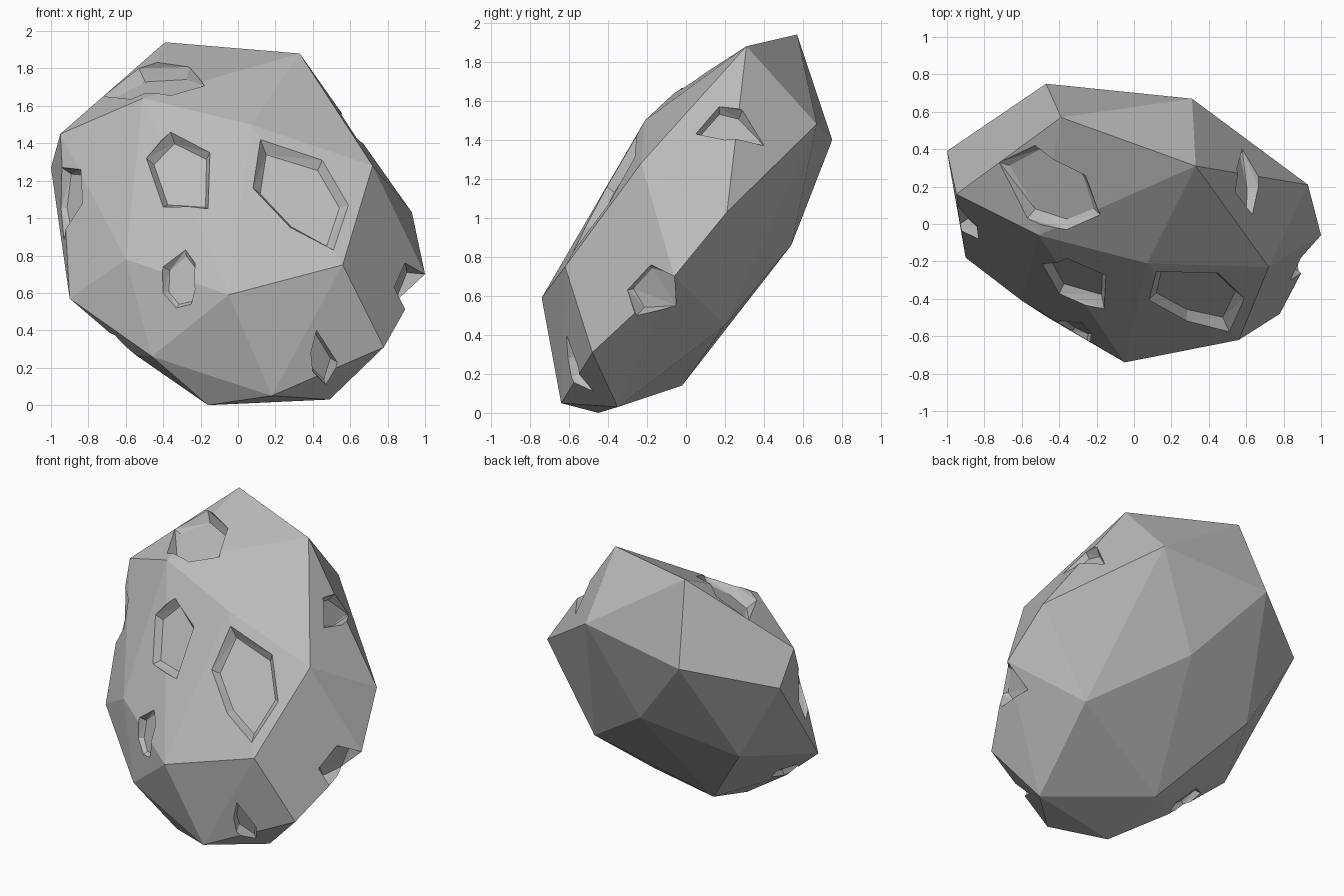
import bpy, bmesh
from mathutils import Vector
from mathutils.bvhtree import BVHTree

cube = bpy.data.objects.get("Cube")
if cube:
    bpy.data.objects.remove(cube, do_unlink=True)

stone = bpy.data.materials.new("grey stone")
stone.use_nodes = True
stone.diffuse_color = (.5, .5, .5, 1)
stone.node_tree.nodes["Principled BSDF"].inputs["Base Color"].default_value = stone.diffuse_color


def hull_object(name, points):
    """Faceted solid wrapped tightly around a set of points."""
    bm = bmesh.new()
    for p in points:
        bm.verts.new(p)
    result = bmesh.ops.convex_hull(bm, input=bm.verts[:])
    unused = {g for g in result["geom_interior"] + result["geom_unused"]
              if isinstance(g, bmesh.types.BMVert)}
    bmesh.ops.delete(bm, geom=list(unused), context="VERTS")
    bmesh.ops.recalc_face_normals(bm, faces=bm.faces[:])
    mesh = bpy.data.meshes.new(name)
    bm.to_mesh(mesh)
    bm.free()
    mesh.materials.append(stone)
    obj = bpy.data.objects.new(name, mesh)
    bpy.context.scene.collection.objects.link(obj)
    return obj


# Corners of the boulder, grouped by where they sit
crown = [(-.39, .57, 1.94), (.33, .31, 1.88), (-.51, -.06, 1.64), (.07, -.21, 1.5)]
front = [(.72, -.23, 1.28), (-.6, -.41, .78), (-.05, -.74, .59), (.56, -.62, .75),
         (-.46, -.5, .26), (.78, -.48, .31)]
sides = [(-.95, .16, 1.45), (-1, .39, 1.27), (-.9, -.18, .57),
         (.93, .21, 1.03), (1, -.06, .7)]
back = [(-.47, .75, 1.4), (.31, .67, 1.48), (-.02, .54, .86), (.57, .2, .45),
        (-.65, .34, .68)]
base = [(.18, -.64, .05), (.49, -.35, .03), (-.16, -.45, 0), (-.2, -.02, .14),
        (-.55, -.32, .27)]
boulder = hull_object("boulder", crown + front + sides + back + base)

# Surface lookup used to lay crater rims on the stone
surface = BVHTree.FromPolygons([v.co.copy() for v in boulder.data.vertices],
                               [p.vertices[:] for p in boulder.data.polygons])

# Each direction: how a flat outline point becomes a ray start, and where the ray goes
DIRECTIONS = {
    "front": (lambda a, b: Vector((a, -3, b)), Vector((0, 1, 0))),
    "left": (lambda a, b: Vector((3, a, b)), Vector((-1, 0, 0))),
    "right": (lambda a, b: Vector((-3, a, b)), Vector((1, 0, 0))),
    "top": (lambda a, b: Vector((a, b, 3)), Vector((0, 0, -1))),
    "bottom": (lambda a, b: Vector((a, b, -3)), Vector((0, 0, 1))),
}


def carve_crater(name, direction, depth, outline):
    """Cut a shallow pit with sloping walls and a flat floor."""
    start, ray = DIRECTIONS[direction]
    hits = [surface.ray_cast(start(a, b), ray) for a, b in outline]
    hits = [h for h in hits if h[0] is not None]
    rim = [h[0] for h in hits]
    middle = sum(rim, Vector()) / len(rim)
    normal = Vector()
    for p, q in zip(rim, rim[1:] + rim[:1]):
        normal += (p - middle).cross(q - middle)
    normal.normalize()
    if normal.dot(ray) > 0:
        normal.negate()
    floor = []
    for p in rim:
        flat = p - middle
        flat -= normal * flat.dot(normal)
        floor.append(middle + flat * .83 - normal * depth)
    lid = [p + normal * .15 for p in rim]
    cutter = hull_object(name, rim + floor + lid)
    cutter.hide_render = True
    mod = boulder.modifiers.new(name, "BOOLEAN")
    mod.operation = "DIFFERENCE"
    mod.solver = "EXACT"
    mod.object = cutter
    return cutter


cutters = [
    carve_crater("large_front_crater", "front", .05,
                 [(.12, 1.42), (.45, 1.31), (.59, 1.07), (.51, .83), (.28, .95), (.08, 1.16)]),
    carve_crater("upper_front_crater", "front", .05,
                 [(-.36, 1.46), (-.15, 1.35), (-.16, 1.05), (-.4, 1.06), (-.49, 1.32)]),
    carve_crater("small_front_crater", "front", .03,
                 [(-.28, .83), (-.23, .76), (-.23, .62), (-.25, .54), (-.33, .52),
                  (-.4, .6), (-.4, .74)]),
    carve_crater("low_front_crater", "front", .04,
                 [(.42, .4), (.53, .23), (.47, .11), (.4, .18), (.39, .28)]),
    carve_crater("crown_crater", "top", .05,
                 [(-.53, .42), (-.26, .26), (-.18, .05), (-.36, -.03), (-.57, .03), (-.72, .33)]),
    carve_crater("upper_side_crater", "left", .04,
                 [(.05, 1.43), (.17, 1.57), (.29, 1.55), (.4, 1.37), (.2, 1.4)]),
    carve_crater("lower_side_crater", "left", .04,
                 [(-.18, .76), (-.06, .7), (-.05, .55), (-.25, .5), (-.3, .63)]),
    carve_crater("far_side_crater", "right", .04,
                 [(.1, 1.27), (.1, 1.05), (0, .88), (-.08, 1.08), (-.01, 1.26)]),
    carve_crater("underside_crater", "bottom", .03,
                 [(-.72, -.2), (-.62, -.12), (-.52, -.2), (-.55, -.3), (-.66, -.3)]),
]

# Bake the cuts and drop the helper solids
bpy.context.view_layer.update()
graph = bpy.context.evaluated_depsgraph_get()
carved = bpy.data.meshes.new_from_object(boulder.evaluated_get(graph))
boulder.modifiers.clear()
boulder.data = carved
for cutter in cutters:
    bpy.data.objects.remove(cutter, do_unlink=True)
for face in boulder.data.polygons:
    face.use_smooth = False
